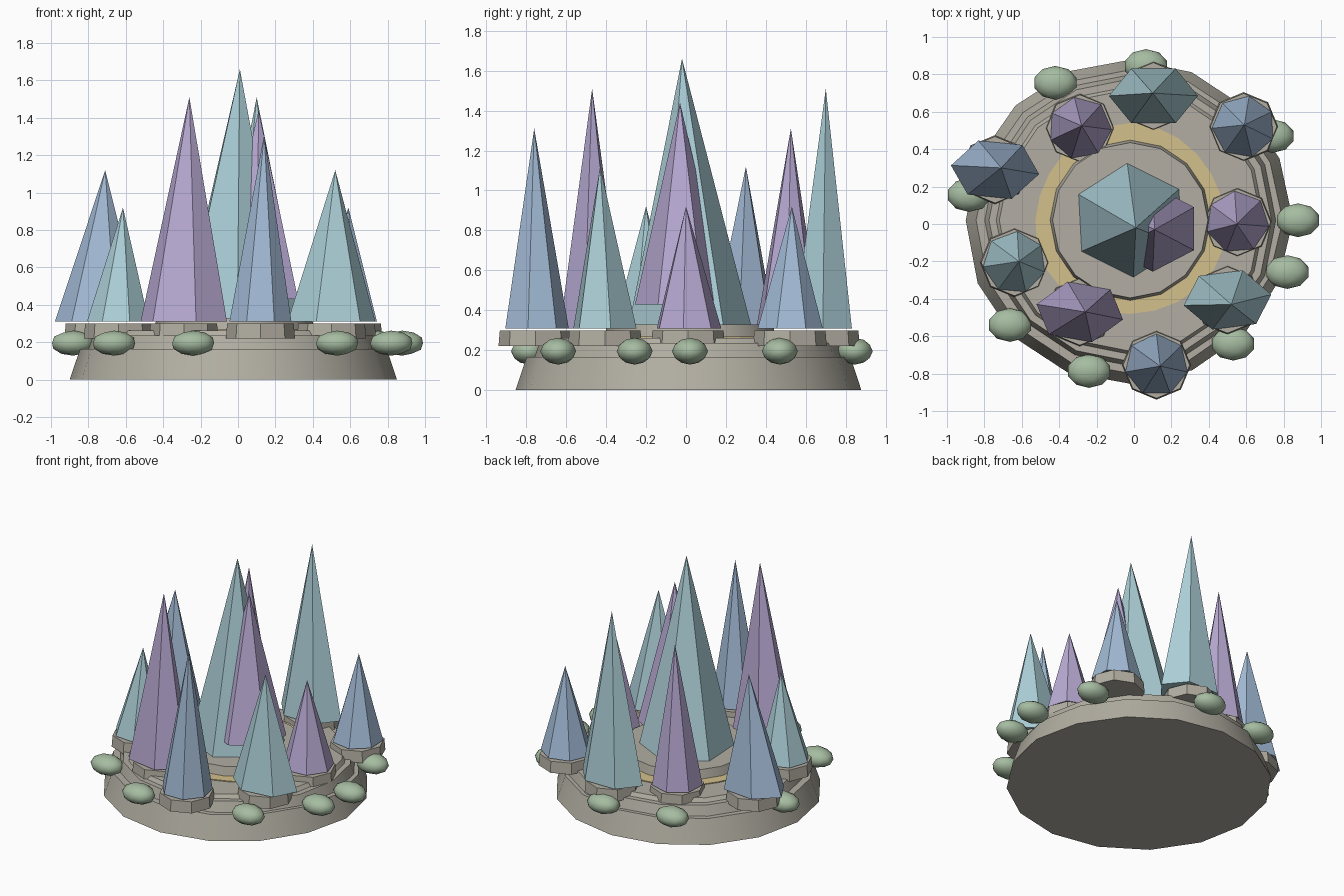
import bpy, bmesh, math

if "Cube" in bpy.data.objects:
    bpy.data.objects.remove(bpy.data.objects["Cube"])

CX, CY = -0.02, 0.02      # centre of the plinth


def material(name, r, g, b):
    lin = [((c / 255 + 0.055) / 1.055) ** 2.4 for c in (r, g, b)]
    m = bpy.data.materials.new(name)
    m.diffuse_color = (*lin, 1)
    m.use_nodes = True
    m.node_tree.nodes["Principled BSDF"].inputs["Base Color"].default_value = m.diffuse_color
    return m


ROCK = material("rock_grey", 178, 174, 162)
SAND = material("sand_yellow", 212, 192, 140)
TEAL = material("crystal_teal", 172, 207, 215)
PURPLE = material("crystal_purple", 184, 170, 211)
BLUE = material("crystal_blue", 163, 187, 214)
MOSS = material("moss_green", 166, 188, 161)


def finish(name, bm, mat, smooth=False):
    bmesh.ops.recalc_face_normals(bm, faces=bm.faces)
    me = bpy.data.meshes.new(name)
    bm.to_mesh(me)
    bm.free()
    me.materials.append(mat)
    ob = bpy.data.objects.new(name, me)
    bpy.context.collection.objects.link(ob)
    if smooth:
        bpy.ops.object.select_all(action='DESELECT')
        ob.select_set(True)
        bpy.context.view_layer.objects.active = ob
        bpy.ops.object.shade_smooth_by_angle(angle=math.radians(35))
    return ob


def ring(bm, n, x, y, z, rx, ry, rot, wobble=0):
    pts = []
    for i in range(n):
        a = rot + math.tau * i / n
        w = 1 + wobble * math.sin(2 * a + 5 * i)
        pts.append(bm.verts.new((x + rx * w * math.cos(a), y + ry * w * math.sin(a), z)))
    return pts


def frustum(name, mat, n, x, y, levels, rot=0.0, wobble=0, smooth=False):
    """Closed stack of rings; levels are (radius, height) pairs."""
    bm = bmesh.new()
    rings = [ring(bm, n, x, y, z, r, r, rot, wobble) for r, z in levels]
    for lo, hi in zip(rings, rings[1:]):
        for i in range(n):
            j = (i + 1) % n
            bm.faces.new((lo[i], lo[j], hi[j], hi[i]))
    bm.faces.new(rings[0])
    bm.faces.new(rings[-1])
    return finish(name, bm, mat, smooth)


def crystal(name, mat, n, centre, radii, z0, tip, rot=0.0):
    bm = bmesh.new()
    base = ring(bm, n, *centre, z0, *radii, math.radians(rot))
    top = bm.verts.new(tip)
    bm.faces.new(base)
    for i in range(n):
        bm.faces.new((base[i], base[(i + 1) % n], top))
    return finish(name, bm, mat)


# Stepped rock plinth
frustum("plinth_base", ROCK, 16, CX, CY, [(0.87, 0), (0.815, 0.165)], wobble=0.015, smooth=True)
frustum("plinth_step", ROCK, 16, CX, CY, [(0.78, 0.16), (0.755, 0.235)], smooth=True)
frustum("plinth_floor", ROCK, 16, CX, CY, [(0.72, 0.23), (0.70, 0.262)], smooth=True)
frustum("sand_ring", SAND, 24, CX, CY, [(0.51, 0.261), (0.51, 0.268)], wobble=0.02)
frustum("centre_disc", ROCK, 16, CX, CY, [(0.43, 0.262), (0.415, 0.33)], smooth=True)

# Centre crystals
crystal("centre_crystal", TEAL, 6, (CX, CY), (0.31, 0.305), 0.33, (0.01, -0.02, 1.66), 93)
crystal("leaning_crystal", PURPLE, 6, (0.10, -0.025), (0.255, 0.23), 0.43,
        (0.11, -0.03, 1.44), 30)

# Ring of crystals, each floating just above a pedestal:
# material, sides, centre, radii, tip, rotation
WIDE, ROUND = (0.238, 0.168), (0.17, 0.167)
OUTER = [
    (PURPLE, 7, (0.553, 0.01), ROUND, (0.55, 0.0, 0.92), 95),
    (BLUE, 7, (0.586, 0.52), ROUND, (0.59, 0.53, 0.92), 80),
    (TEAL, 6, (0.104, 0.685), WIDE, (0.10, 0.70, 1.51), 0),
    (PURPLE, 7, (-0.289, 0.513), ROUND, (-0.28, 0.525, 1.31), 100),
    (BLUE, 6, (-0.743, 0.29), WIDE, (-0.71, 0.30, 1.12), -8),
    (TEAL, 7, (-0.639, -0.206), ROUND, (-0.615, -0.20, 0.92), 85),
    (PURPLE, 6, (-0.29, -0.47), WIDE, (-0.26, -0.47, 1.51), -14),
    (BLUE, 7, (0.12, -0.754), ROUND, (0.14, -0.76, 1.31), 90),
    (TEAL, 6, (0.50, -0.406), WIDE, (0.52, -0.43, 1.12), 10),
]
for i, (mat, n, c, radii, tip, rot) in enumerate(OUTER, 1):
    crystal(f"outer_crystal_{i}", mat, n, c, radii, 0.31, tip, rot)
    frustum(f"pedestal_{i}", ROCK, 8, *c, [(0.185, 0.22), (0.178, 0.30)], math.pi / 2)

# Mossy pebbles around the rim
PEBBLES = [(-0.42, 0.755), (0.064, 0.845), (0.74, 0.47), (0.877, 0.02), (0.82, -0.257),
           (0.53, -0.64), (-0.24, -0.786), (-0.663, -0.54), (-0.882, 0.155)]
for i, (x, y) in enumerate(PEBBLES, 1):
    bm = bmesh.new()
    bmesh.ops.create_icosphere(bm, subdivisions=2, radius=1)
    bmesh.ops.scale(bm, vec=(0.118, 0.09, 0.067), verts=bm.verts)
    bmesh.ops.translate(bm, vec=(x, y, 0.195), verts=bm.verts)
    finish(f"mossy_pebble_{i}", bm, MOSS, smooth=True)
